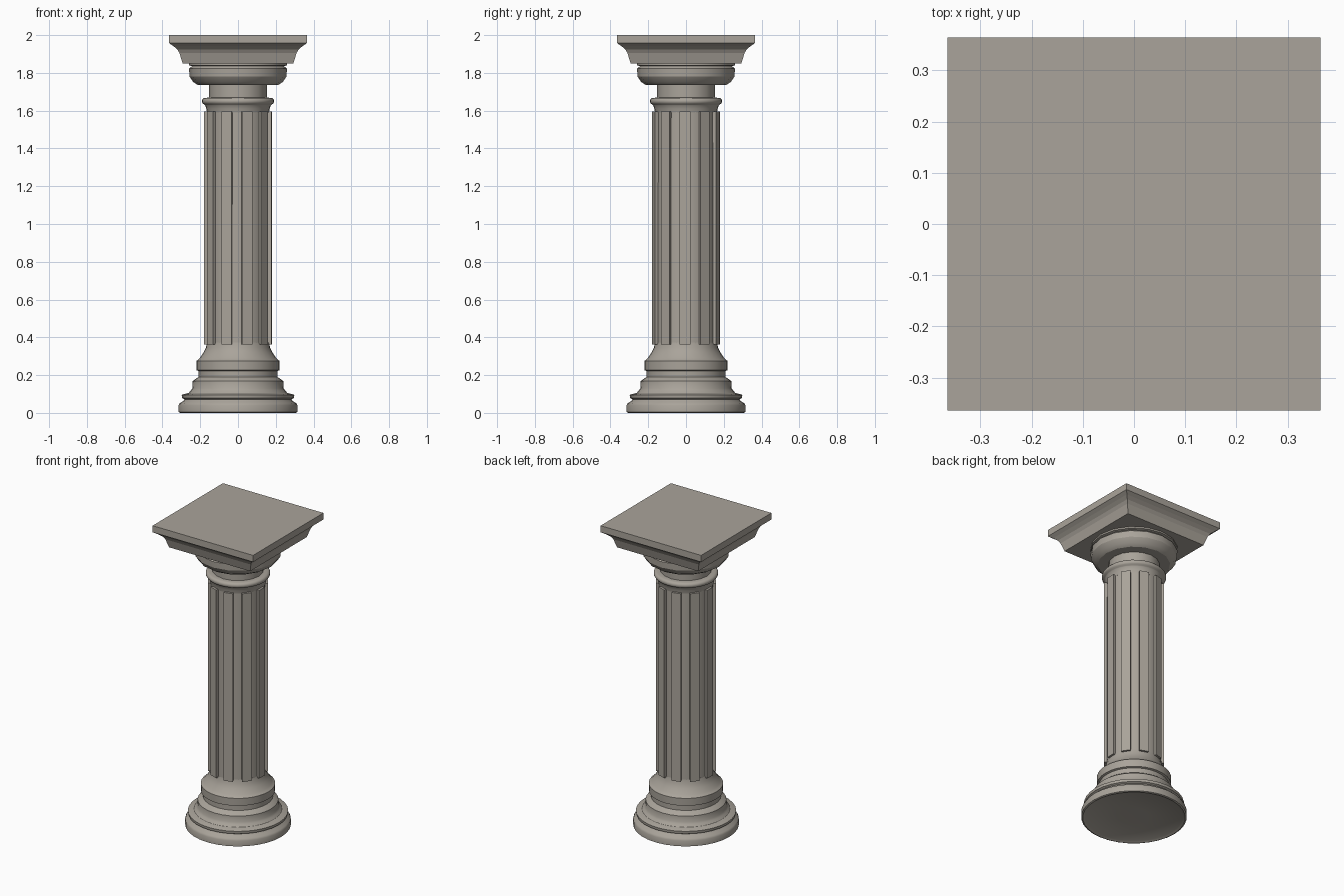
import bpy, bmesh, math

if "Cube" in bpy.data.objects:
    bpy.data.objects.remove(bpy.data.objects["Cube"])

stone = bpy.data.materials.new("warm grey stone")
stone.diffuse_color = (0.40, 0.37, 0.325, 1)
stone.use_nodes = True
stone.node_tree.nodes["Principled BSDF"].inputs["Base Color"].default_value = stone.diffuse_color


def finish(bm, name, smooth=None):
    bmesh.ops.recalc_face_normals(bm, faces=bm.faces)
    me = bpy.data.meshes.new(name)
    bm.to_mesh(me)
    bm.free()
    me.materials.append(stone)
    ob = bpy.data.objects.new(name, me)
    bpy.context.collection.objects.link(ob)
    if smooth:
        bpy.ops.object.select_all(action='DESELECT')
        bpy.context.view_layer.objects.active = ob
        ob.select_set(True)
        bpy.ops.object.shade_smooth_by_angle(angle=math.radians(smooth))
    return ob


def lathe(name, profile, sides, smooth=None, turn=0.0):
    """Closed solid turned from (radius, height) points, bottom to top."""
    bm = bmesh.new()
    rings = []
    for r, z in profile:
        rings.append([bm.verts.new((r * math.cos(turn + math.tau * i / sides),
                                    r * math.sin(turn + math.tau * i / sides), z))
                      for i in range(sides)])
    for a, b in zip(rings, rings[1:]):
        for i in range(sides):
            j = (i + 1) % sides
            bm.faces.new((a[i], a[j], b[j], b[i]))
    bm.faces.new(rings[0][::-1])
    bm.faces.new(rings[-1])
    return finish(bm, name, smooth)


# round moulded base, slightly hollow underneath
lathe("base", [(0.09, 0.012), (0.29, 0.008), (0.305, 0.0), (0.314, 0.004),
               (0.314, 0.04), (0.308, 0.052), (0.290, 0.062), (0.284, 0.072),
               (0.296, 0.078), (0.298, 0.095), (0.285, 0.100), (0.262, 0.105),
               (0.250, 0.118), (0.242, 0.130), (0.240, 0.168), (0.228, 0.178),
               (0.208, 0.190), (0.208, 0.222), (0.220, 0.226), (0.221, 0.275),
               (0.212, 0.281), (0.203, 0.290), (0.182, 0.320), (0.170, 0.345),
               (0.165, 0.372)], 32, 35)

# shaft core
lathe("shaft_core", [(0.165, 0.36), (0.164, 1.60)], 20, 25)

# raised strips between the flutes
bm = bmesh.new()
for k in range(10):
    mid = math.radians(-74 + 36 * k)
    half = math.radians(9.2)
    lo, hi = [], []
    for r, a in ((0.15, -half), (0.181, -half), (0.181, half), (0.15, half)):
        x, y = r * math.cos(mid + a), r * math.sin(mid + a)
        lo.append(bm.verts.new((x, y, 0.363)))
        hi.append(bm.verts.new((x, y, 1.595)))
    bm.faces.new(lo[::-1])
    bm.faces.new(hi)
    for i in range(4):
        j = (i + 1) % 4
        bm.faces.new((lo[i], lo[j], hi[j], hi[i]))
finish(bm, "shaft_strips")

# collar ring above the shaft
collar = [(0.164, 1.59), (0.168, 1.61), (0.174, 1.628)]
collar += [(0.174 + 0.018 * math.cos(math.radians(a)), 1.65 + 0.018 * math.sin(math.radians(a)))
           for a in range(-80, 91, 34)]
collar += [(0.15, 1.669)]
lathe("collar_ring", collar, 32, 40)

# neck and faceted round capital
lathe("neck", [(0.153, 1.66), (0.153, 1.74)], 16, 25)
lathe("round_capital", [(0.215, 1.737), (0.238, 1.752), (0.257, 1.782), (0.259, 1.822),
                        (0.250, 1.830), (0.243, 1.836), (0.259, 1.840), (0.259, 1.852)],
      16, 25)

# square top slab with a cove below
q = math.sqrt(2)
lathe("square_top", [(0.293 * q, 1.850), (0.310 * q, 1.905), (0.322 * q, 1.925),
                     (0.342 * q, 1.942), (0.364 * q, 1.957), (0.364 * q, 2.0)],
      4, None, math.pi / 4)
